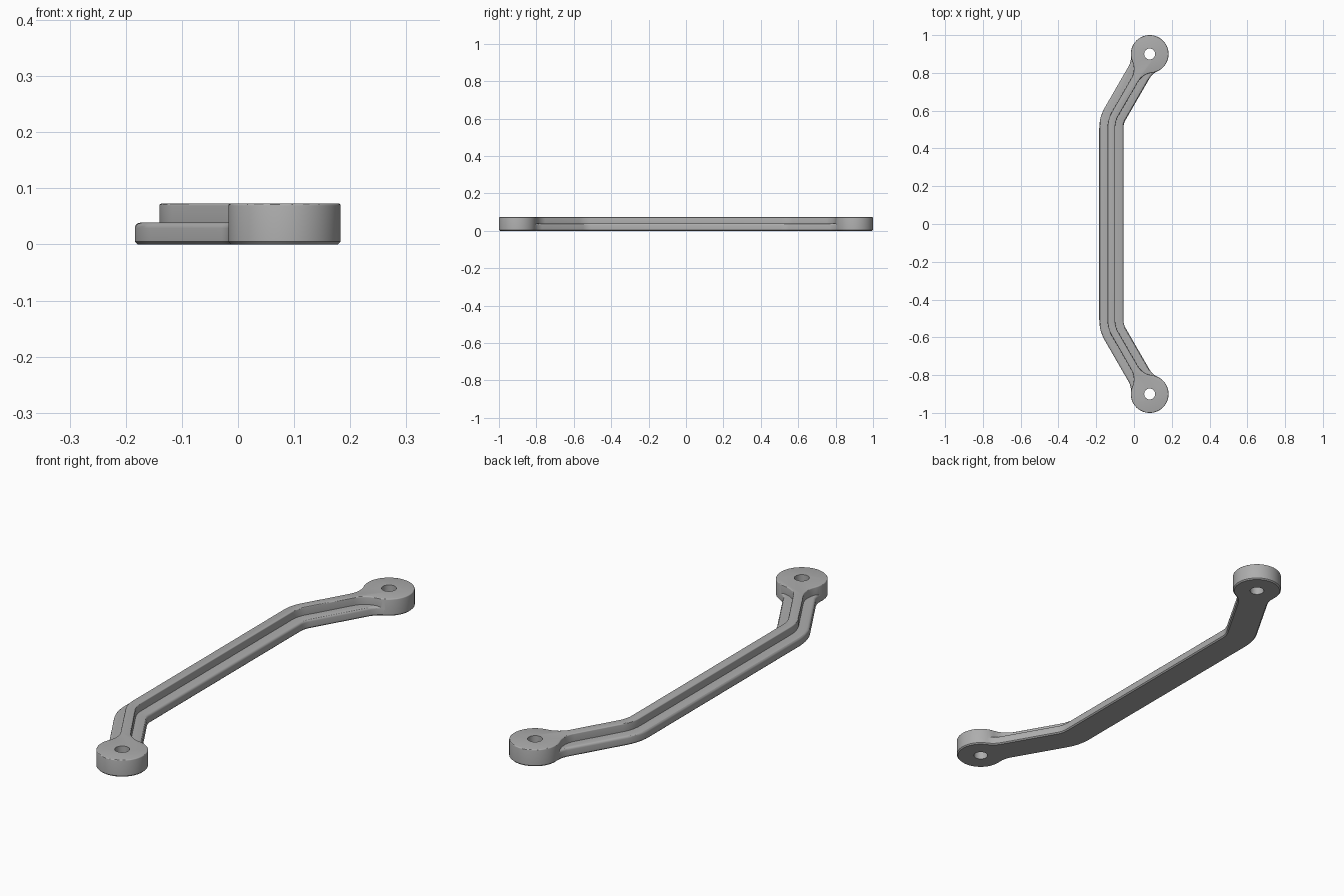
import bpy, bmesh, math
from mathutils import Vector

if "Cube" in bpy.data.objects:
    bpy.data.objects.remove(bpy.data.objects["Cube"])

BOSS = Vector((0.083, 0.9))      # centre of the end boss
BOSS_R, HOLE_R = 0.1, 0.029
BEND, BEND_R = Vector((0.03, 0.508)), 0.15
FILLET = 0.1
ALONG = Vector((0.5, math.sqrt(3) / 2))   # direction of the angled arm
SIDE = Vector((ALONG.y, -ALONG.x))

grey = bpy.data.materials.new("metal grey")
grey.diffuse_color = (0.42, 0.42, 0.42, 1)
grey.use_nodes = True
grey.node_tree.nodes["Principled BSDF"].inputs["Base Color"].default_value = grey.diffuse_color


def arc(centre, radius, start, end, steps):
    pts = []
    for i in range(steps + 1):
        a = math.radians(start + (end - start) * i / steps)
        pts.append(centre + radius * Vector((math.cos(a), math.sin(a))))
    return pts


def outline(w, with_boss):
    """Closed outline of a bent bar of half width w, filleted into both bosses."""
    reach = w + FILLET
    s = math.sqrt((BOSS_R + FILLET) ** 2 - reach ** 2)
    a = math.degrees(math.atan2(s, reach))
    right = BOSS - s * ALONG + reach * SIDE
    left = BOSS - s * ALONG - reach * SIDE
    half = arc(BEND, BEND_R - w, 180, 150, 8)
    half += arc(right, FILLET, 150, 150 - a, 12)
    if with_boss:
        half += arc(BOSS, BOSS_R, -30 - a, 150 + a, 64)[1:-1]
    else:   # end the bar inside the boss
        half += arc(BOSS, BOSS_R * 0.85, -30 - a, -210 + a - 360 + 360 + 360, 1)[:1]
        half += arc(BOSS, BOSS_R * 0.85, 150 + a, 150 + a, 1)[:1]
    half += arc(left, FILLET, -30 + a, -30, 12)
    half += arc(BEND, BEND_R + w, 150, 180, 8)
    return half + [Vector((p.x, -p.y)) for p in reversed(half)]


def slab(name, pts, height, top_round, bottom_round):
    bm = bmesh.new()
    face = bm.faces.new([bm.verts.new((p.x, p.y, 0)) for p in pts])
    ext = bmesh.ops.extrude_face_region(bm, geom=[face])
    for v in ext["geom"]:
        if isinstance(v, bmesh.types.BMVert):
            v.co.z = height
    bmesh.ops.recalc_face_normals(bm, faces=bm.faces)
    for z, size, segs in ((height, top_round, 3), (0, bottom_round, 1)):
        rim = [e for e in bm.edges if all(abs(v.co.z - z) < 1e-5 for v in e.verts)]
        bmesh.ops.bevel(bm, geom=rim, offset=size, segments=segs, profile=0.5,
                        affect='EDGES', clamp_overlap=False)
    mesh = bpy.data.meshes.new(name)
    bm.to_mesh(mesh)
    bm.free()
    ob = bpy.data.objects.new(name, mesh)
    mesh.materials.append(grey)
    bpy.context.collection.objects.link(ob)
    return ob


def boolean(target, other, op):
    m = target.modifiers.new(op.lower(), 'BOOLEAN')
    m.operation, m.object, m.solver = op, other, 'EXACT'
    bpy.context.view_layer.objects.active = target
    bpy.ops.object.modifier_apply(modifier=m.name)
    bpy.data.objects.remove(other)


# Tall rib with round end bosses, joined to the low wide flange
handle = slab("handle", outline(0.02, True), 0.073, 0.004, 0.005)
flange = slab("flange", outline(0.064, False), 0.039, 0.010, 0.005)
boolean(handle, flange, 'UNION')

# Screw holes through the bosses
for sign in (1, -1):
    bpy.ops.mesh.primitive_cylinder_add(vertices=32, radius=HOLE_R, depth=0.3,
                                        location=(BOSS.x, sign * BOSS.y, 0.04))
    cutter = bpy.context.object
    cutter.data.materials.append(grey)
    boolean(handle, cutter, 'DIFFERENCE')

bpy.ops.object.select_all(action='DESELECT')
handle.select_set(True)
bpy.context.view_layer.objects.active = handle
bpy.ops.object.shade_smooth_by_angle(angle=math.radians(30))
